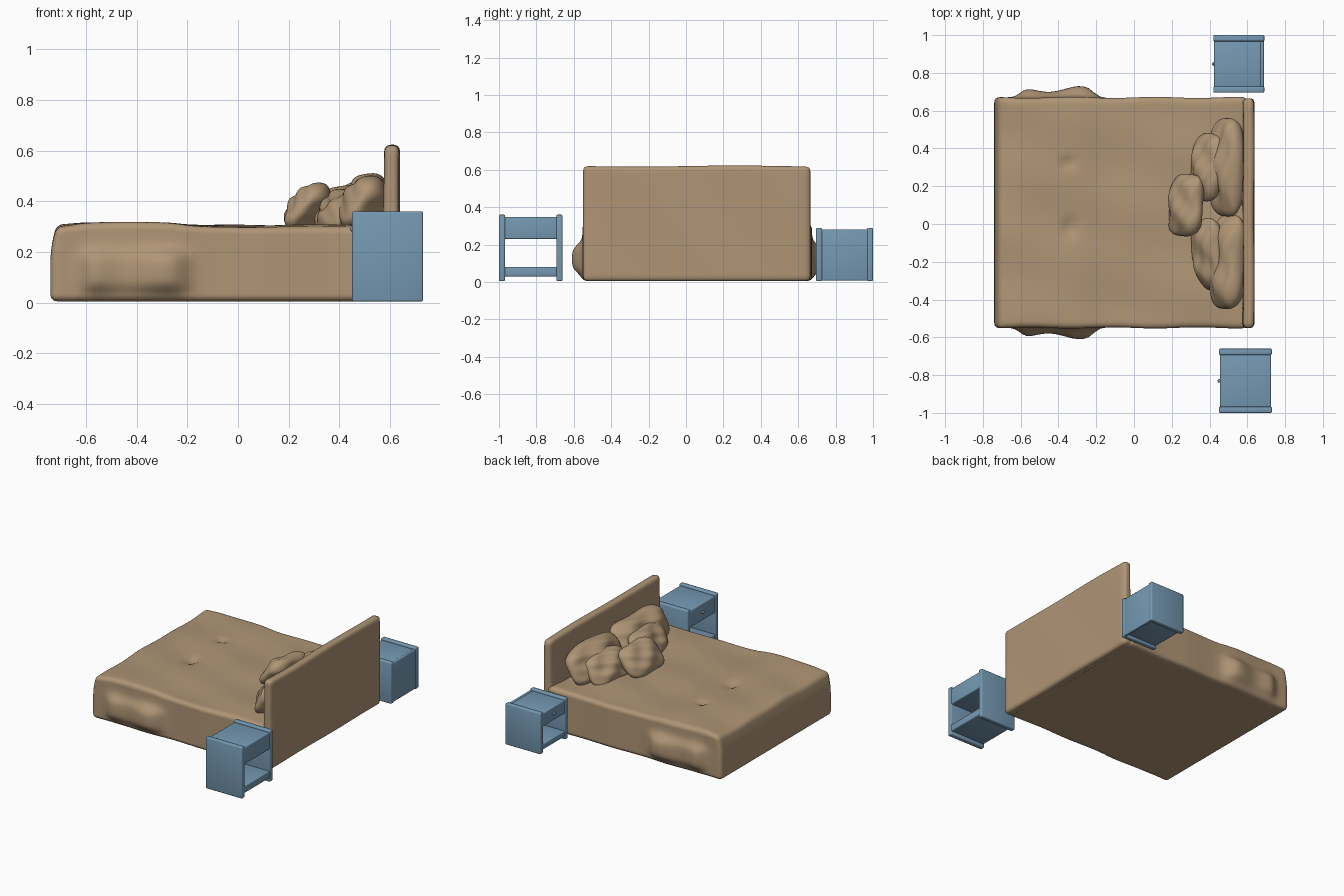
import bpy, bmesh, math
from mathutils import Vector

if "Cube" in bpy.data.objects:
    bpy.data.objects.remove(bpy.data.objects["Cube"])


def material(name, color):
    m = bpy.data.materials.new(name)
    m.diffuse_color = (*color, 1)
    m.use_nodes = True
    m.node_tree.nodes["Principled BSDF"].inputs["Base Color"].default_value = m.diffuse_color
    return m


TAN = material("tan_fabric", (0.43, 0.30, 0.18))
BLUE = material("blue_paint", (0.18, 0.32, 0.45))


def finish(bm, name, mat, angle=40):
    bmesh.ops.recalc_face_normals(bm, faces=bm.faces)
    me = bpy.data.meshes.new(name)
    bm.to_mesh(me)
    bm.free()
    ob = bpy.data.objects.new(name, me)
    bpy.context.collection.objects.link(ob)
    me.materials.append(mat)
    bpy.ops.object.select_all(action='DESELECT')
    bpy.context.view_layer.objects.active = ob
    ob.select_set(True)
    bpy.ops.object.shade_smooth_by_angle(angle=math.radians(angle))
    return ob


def soft_box(name, lo, hi, r, cuts, warp):
    """Dense rounded box, reshaped by warp(point)."""
    lo, hi = Vector(lo), Vector(hi)
    mid, half = (lo + hi) / 2, (hi - lo) / 2
    bm = bmesh.new()
    bmesh.ops.create_cube(bm, size=2)
    bmesh.ops.subdivide_edges(bm, edges=bm.edges[:], cuts=cuts, use_grid_fill=True)
    for v in bm.verts:
        p = Vector([math.sin(c * math.pi / 2) * 0.4 + c * 0.6 for c in v.co])
        p = Vector([p[i] * half[i] for i in range(3)])
        q = Vector([max(r - half[i], min(half[i] - r, p[i])) for i in range(3)])
        v.co = warp(mid + q + (p - q).normalized() * r)
    return finish(bm, name, TAN, 60)


def bump(x, y, cx, cy, sx, sy):
    return math.exp(-((x - cx) / sx) ** 2 - ((y - cy) / sy) ** 2)


def plateau(t, a, b, s):
    return 0.5 * (math.tanh((t - a) / s) - math.tanh((t - b) / s))


# Mattress and draped bedding: wavy top, dimples, sagging foot and side bulges
def bed_shape(p):
    x, y, z = p
    up = max(0, min(1, (z - 0.15) / 0.15))
    wave = 0.004 * math.sin(9 * x + 2) * math.cos(8 * y) + 0.003 * math.sin(17 * y + 5 * x)
    top = 0.012 * plateau(x, -0.66, -0.22, 0.06) + wave
    top -= 0.025 * bump(x, y, -0.35, 0.32, 0.025, 0.025)
    top -= 0.025 * bump(x, y, -0.34, -0.02, 0.03, 0.045)
    z += up * top
    if x < -0.6:
        x += 0.025 * up * up * (-0.6 - x) / 0.14
    side = (y - 0.06) / 0.61
    bulge = plateau(x, -0.60, -0.21, 0.035) * plateau(z, 0.05, 0.20, 0.03)
    bulge *= 0.045 + 0.015 * math.cos((x + 0.27) * 18)
    y += bulge * max(0, abs(side) - 0.8) * 5 * (1 if side > 0 else -1)
    y += side * 0.003 * math.sin(14 * x)
    return Vector((x, y, z))


soft_box("mattress", (-0.74, -0.55, 0.005), (0.60, 0.67, 0.302), 0.028, 52, bed_shape)


# Headboard: slab thinning a little toward its top
def headboard_shape(p):
    x, y, z = p
    x += 0.012 * max(0, 0.52 - z) / 0.5 * (-1 if x < 0.6 else 0)
    z += 0.003 * math.sin(6 * y) * (z > 0.5)
    return Vector((x + 0.002 * math.sin(9 * y + 7 * z), y, z))


soft_box("headboard", (0.578, -0.55, 0.005), (0.637, 0.665, 0.62), 0.024, 30, headboard_shape)


# Pillows: cushion-shaped rounded bodies leaning back on the headboard
def pillow(name, loc, size, lean, turn=0, seed=0):
    bm = bmesh.new()
    bmesh.ops.create_icosphere(bm, subdivisions=5, radius=1)
    for v in bm.verts:
        x, y, z = v.co
        e = (abs(y) ** 3.6 + abs(z) ** 3.6) ** (2 / 3.6)
        x, y, z = Vector((x, y, z)) / math.sqrt(e + x * x)
        crease = 0.12 * math.sin(5 * y + 3 * z + seed) + 0.07 * math.sin(9 * z - 6 * y + seed)
        x *= 1 + crease
        z += 0.05 * math.sin(4 * y + seed)
        v.co = (x * size[0] / 2, y * size[1] / 2, z * size[2] / 2)
    ob = finish(bm, name, TAN, 60)
    ob.location = loc
    ob.rotation_euler = (0, math.radians(lean), math.radians(turn))


pillow("back_pillow_left", (0.495, 0.30, 0.39), (0.17, 0.52, 0.25), 30, 0, 1)
pillow("back_pillow_right", (0.495, -0.20, 0.385), (0.17, 0.50, 0.25), 32, -4, 4)
pillow("middle_pillow_left", (0.39, 0.30, 0.36), (0.14, 0.36, 0.23), 38, -8, 2)
pillow("middle_pillow_right", (0.40, -0.16, 0.355), (0.14, 0.38, 0.22), 40, 10, 5)
pillow("front_cushion", (0.275, 0.10, 0.375), (0.13, 0.33, 0.23), 42, -6, 3)


# Nightstands
def panel(name, lo, hi, bevel=0.007):
    bm = bmesh.new()
    bmesh.ops.create_cube(bm, size=1)
    for v in bm.verts:
        v.co = [lo[i] + (v.co[i] + 0.5) * (hi[i] - lo[i]) for i in range(3)]
    bmesh.ops.bevel(bm, geom=bm.edges[:], offset=bevel, segments=3, profile=0.5, affect='EDGES')
    finish(bm, name, BLUE)


def nightstand(tag, x0, x1, y0, y1, h, closed_back):
    t, k = 0.033, h / 0.36
    panel(tag + "_side_a", (x0, y0, 0.005), (x1, y0 + t, h))
    panel(tag + "_side_b", (x0, y1 - t, 0.005), (x1, y1, h))
    inner0, inner1 = y0 + t - 0.008, y1 - t + 0.008
    panel(tag + "_bottom_shelf", (x0 + 0.004, inner0, 0.03 * k), (x1 - 0.004, inner1, 0.08 * k))
    panel(tag + "_drawer", (x0 + 0.004, inner0, 0.23 * k), (x1 - 0.004, inner1, h - 0.012))
    if closed_back:
        panel(tag + "_back", (x1 - 0.022, inner0, 0.008), (x1 - 0.002, inner1, h - 0.008))
    # Drawer knob
    bm = bmesh.new()
    bmesh.ops.create_uvsphere(bm, u_segments=16, v_segments=10, radius=0.01)
    knob = finish(bm, tag + "_knob", BLUE)
    knob.location = (x0 + 0.002, (y0 + y1) / 2, 0.29 * k)


nightstand("near_nightstand", 0.45, 0.73, -1.0, -0.66, 0.36, False)
nightstand("far_nightstand", 0.42, 0.69, 0.695, 1.0, 0.29, True)
